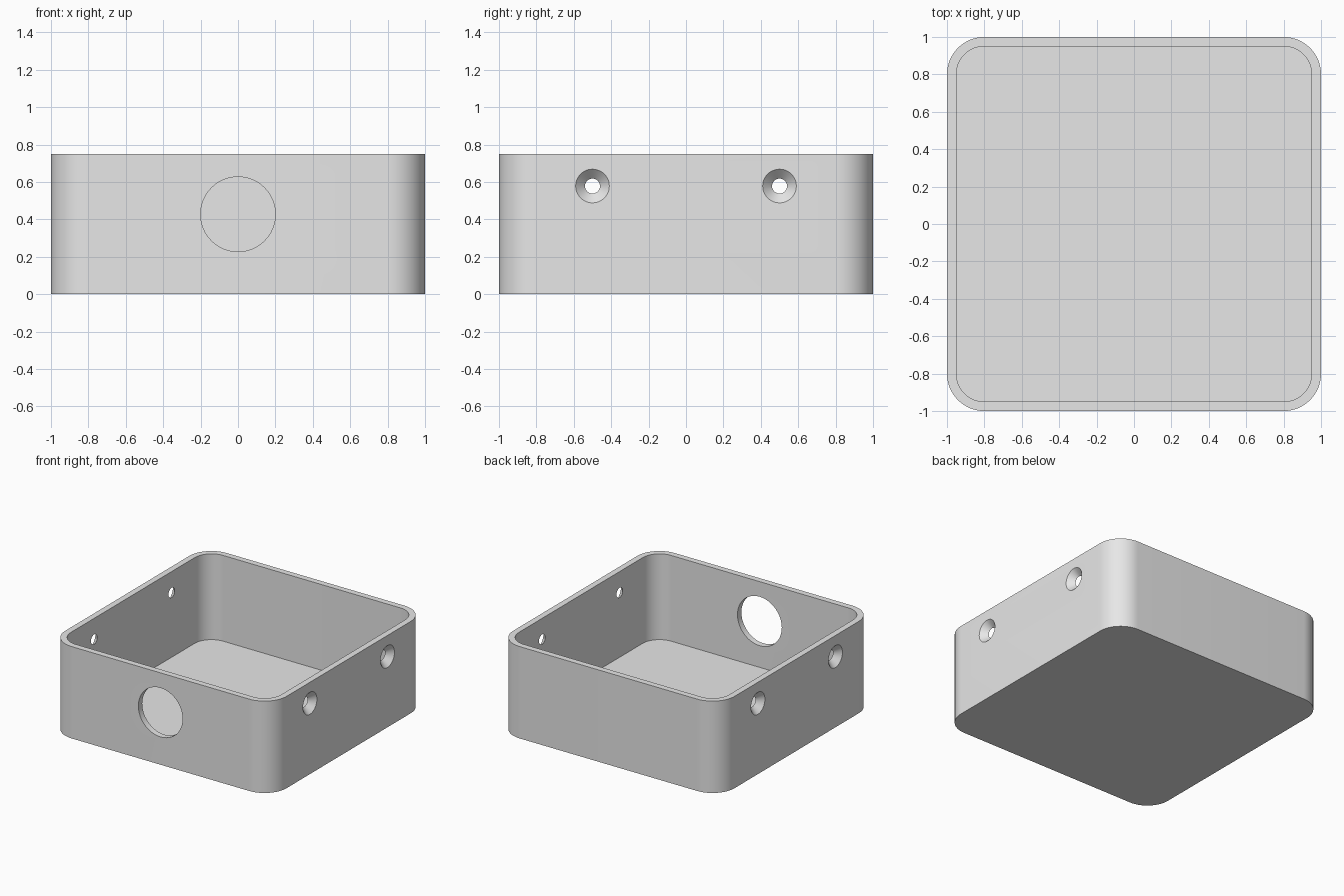
import bpy, bmesh, math
from mathutils import Matrix, Vector

cube = bpy.data.objects.get("Cube")
if cube:
    bpy.data.objects.remove(cube, do_unlink=True)

HALF, HEIGHT, WALL, RADIUS = 1.0, 0.75, 0.05, 0.2
STEPS = 16

grey = bpy.data.materials.new("light_grey")
grey.use_nodes = True
colour = (0.8, 0.8, 0.8, 1)
grey.diffuse_color = colour
grey.node_tree.nodes["Principled BSDF"].inputs["Base Color"].default_value = colour


def rounded_ring(bm, half, radius, z):
    """Loop of vertices round a square with rounded corners."""
    ring = []
    for corner in range(4):
        start = corner * math.pi / 2
        cx = math.copysign(half - radius, math.cos(start + math.pi / 4))
        cy = math.copysign(half - radius, math.sin(start + math.pi / 4))
        for i in range(STEPS + 1):
            a = start + i / STEPS * math.pi / 2
            ring.append(bm.verts.new((cx + radius * math.cos(a), cy + radius * math.sin(a), z)))
    return ring


def make_object(name, bm):
    bmesh.ops.recalc_face_normals(bm, faces=bm.faces)
    mesh = bpy.data.meshes.new(name)
    bm.to_mesh(mesh)
    bm.free()
    mesh.materials.append(grey)
    obj = bpy.data.objects.new(name, mesh)
    bpy.context.collection.objects.link(obj)
    return obj


# Open tray: outer wall, rim, inner wall and floor
bm = bmesh.new()
inner_radius = RADIUS - WALL
rings = [
    rounded_ring(bm, HALF, RADIUS, 0),
    rounded_ring(bm, HALF, RADIUS, HEIGHT),
    rounded_ring(bm, HALF - WALL, inner_radius, HEIGHT),
    rounded_ring(bm, HALF - WALL, inner_radius, WALL),
]
for low, high in zip(rings, rings[1:]):
    for i in range(len(low)):
        j = (i + 1) % len(low)
        bm.faces.new((low[i], low[j], high[j], high[i]))
bm.faces.new(rings[0])
bm.faces.new(rings[-1])
box = make_object("open_box", bm)


# Cutters: round front opening and countersunk screw holes in both sides
def add_cutter(bm, centre, direction, r_in, r_out, depth):
    turn = Vector((0, 0, 1)).rotation_difference(Vector(direction)).to_matrix().to_4x4()
    bmesh.ops.create_cone(bm, cap_ends=True, segments=48, radius1=r_in, radius2=r_out,
                          depth=depth, matrix=Matrix.Translation(centre) @ turn)


bm = bmesh.new()
mid = HALF - WALL / 2
add_cutter(bm, (0, -mid, 0.427), (0, -1, 0), 0.2, 0.2, 0.1)
for side in (-1, 1):
    for y in (-0.5, 0.5):
        add_cutter(bm, (side * mid, y, 0.578), (side, 0, 0), 0.03, 0.1, 0.07)
cutter = make_object("hole_cutter", bm)
cutter.hide_render = True

# Cut the holes, then discard the cutter
cut = box.modifiers.new("holes", "BOOLEAN")
cut.operation = "DIFFERENCE"
cut.solver = "EXACT"
cut.object = cutter
bpy.ops.object.select_all(action="DESELECT")
box.select_set(True)
bpy.context.view_layer.objects.active = box
bpy.ops.object.modifier_apply(modifier=cut.name)
bpy.data.objects.remove(cutter, do_unlink=True)

bpy.ops.object.shade_smooth_by_angle(angle=math.radians(30))
